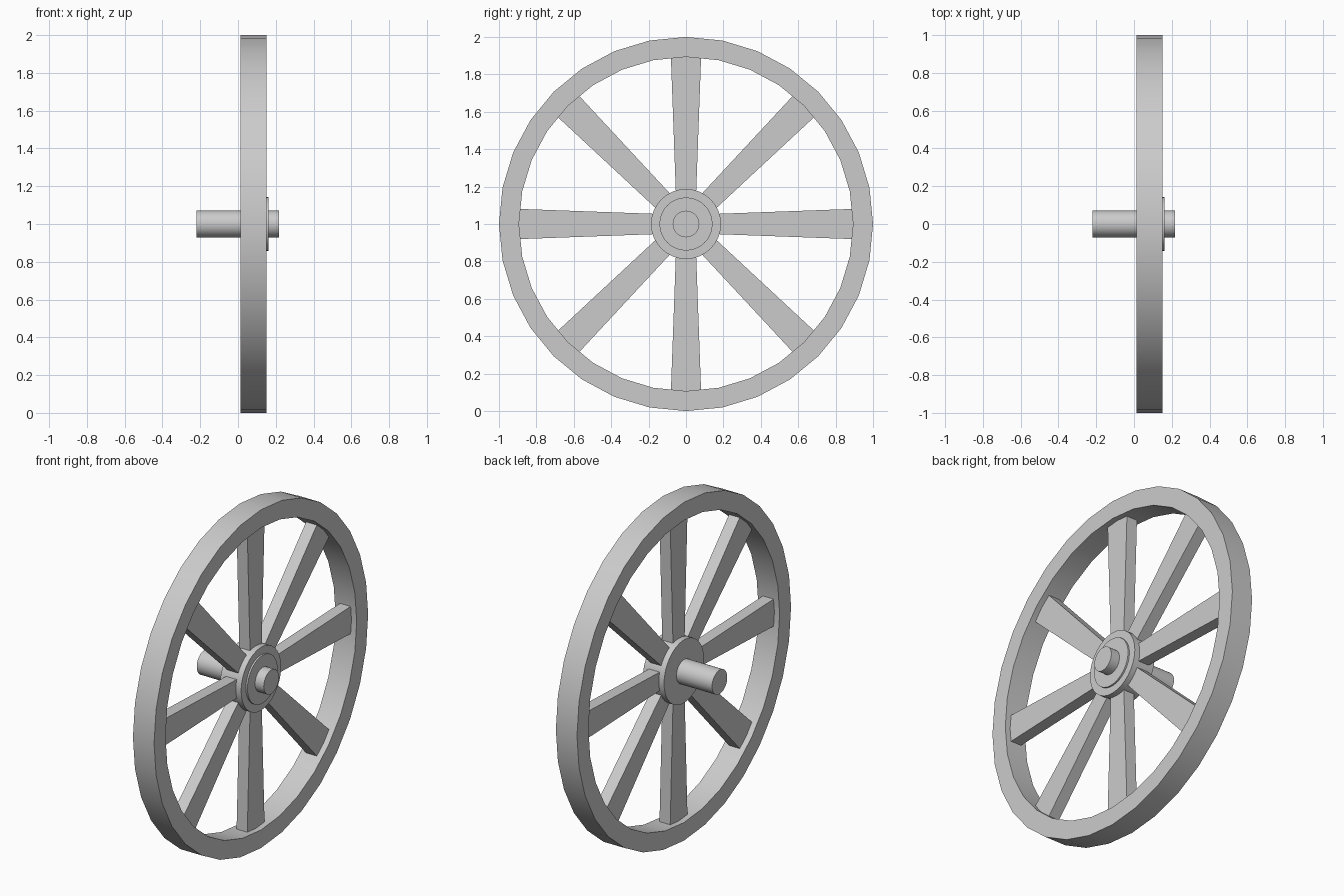
import bpy
from math import cos, sin, pi, radians
from mathutils import Matrix, Vector

if "Cube" in bpy.data.objects:
    bpy.data.objects.remove(bpy.data.objects["Cube"])

SIDES = 32
CENTRE = Vector((0, 0, 1))


def make(name, verts, faces, smooth=True):
    mesh = bpy.data.meshes.new(name)
    mesh.from_pydata(verts, [], faces)
    ob = bpy.data.objects.new(name, mesh)
    ob.location = CENTRE
    bpy.context.collection.objects.link(ob)
    if smooth:
        bpy.ops.object.select_all(action='DESELECT')
        ob.select_set(True)
        bpy.context.view_layer.objects.active = ob
        bpy.ops.object.shade_smooth_by_angle(angle=radians(30))
    return ob


def circle(x, r):
    return [(x, r * sin(2 * pi * i / SIDES), r * cos(2 * pi * i / SIDES))
            for i in range(SIDES)]


def bridge(a, b):
    # quads joining ring a to ring b
    return [(a * SIDES + i, b * SIDES + i,
             b * SIDES + (i + 1) % SIDES, a * SIDES + (i + 1) % SIDES)
            for i in range(SIDES)]


def disc(name, x0, x1, r):
    caps = [tuple(range(SIDES)), tuple(reversed(range(SIDES, 2 * SIDES)))]
    return make(name, circle(x0, r) + circle(x1, r), bridge(0, 1) + caps)


# Rim: square-section ring
X0, X1 = 0.013, 0.151
rings = circle(X0, 1.0) + circle(X1, 1.0) + circle(X1, 0.893) + circle(X0, 0.893)
make("rim", rings, bridge(0, 1) + bridge(1, 2) + bridge(2, 3) + bridge(3, 0))

# Hub, raised washer and axle
disc("hub", X0, X1, 0.187)
disc("hub_washer", 0.10, 0.161, 0.142)
disc("axle", -0.22, 0.218, 0.071)

# Spokes: tapered bars, wider towards the rim
section = [(0.047, -1), (0.117, -1), (0.117, 1), (0.047, 1)]
bar = [Vector((x, s * half, r))
       for r, half in ((0.16, 0.054), (0.90, 0.081)) for x, s in section]
bar_faces = [(3, 2, 1, 0), (4, 5, 6, 7)] + [
    (i, (i + 1) % 4, (i + 1) % 4 + 4, i + 4) for i in range(4)]
for k in range(8):
    turn = Matrix.Rotation(k * pi / 4, 3, 'X')
    make(f"spoke_{k + 1}", [turn @ v for v in bar], bar_faces, smooth=False)
